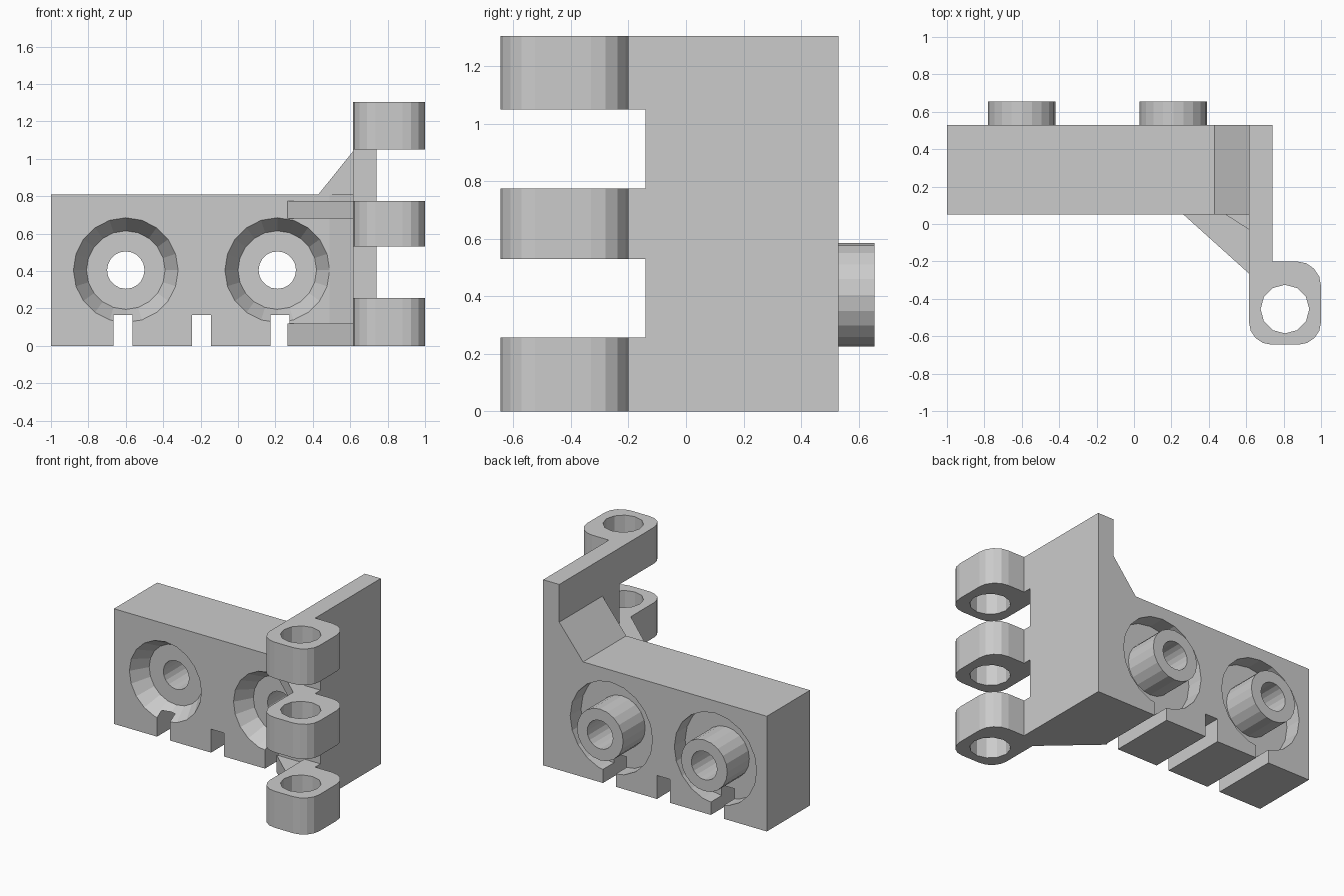
import bpy, bmesh, math
from mathutils import Matrix, Vector

if "Cube" in bpy.data.objects:
    bpy.data.objects.remove(bpy.data.objects["Cube"], do_unlink=True)

grey = bpy.data.materials.new("plain grey")
grey.use_nodes = True
grey.diffuse_color = (0.6, 0.6, 0.6, 1)
grey.node_tree.nodes["Principled BSDF"].inputs["Base Color"].default_value = (0.6, 0.6, 0.6, 1)


def finish(name, bm):
    bmesh.ops.recalc_face_normals(bm, faces=bm.faces)
    mesh = bpy.data.meshes.new(name)
    bm.to_mesh(mesh)
    bm.free()
    mesh.materials.append(grey)
    obj = bpy.data.objects.new(name, mesh)
    bpy.context.collection.objects.link(obj)
    return obj


def prism(name, outline, axis, low, high):
    """Extrude a 2D outline along 'y' (outline in xz) or 'z' (outline in xy)."""
    bm = bmesh.new()
    place = (lambda a, b: (a, low, b)) if axis == "y" else (lambda a, b: (a, b, low))
    face = bm.faces.new([bm.verts.new(place(a, b)) for a, b in outline])
    new = bmesh.ops.extrude_face_region(bm, geom=[face])["geom"]
    shift = Vector((0, high - low, 0) if axis == "y" else (0, 0, high - low))
    bmesh.ops.translate(bm, vec=shift, verts=[g for g in new if isinstance(g, bmesh.types.BMVert)])
    return finish(name, bm)


def box(name, x0, x1, y0, y1, z0, z1):
    return prism(name, [(x0, y0), (x1, y0), (x1, y1), (x0, y1)], "z", z0, z1)


def cone(name, start, end, r0, r1, sides):
    """Truncated cone between two points."""
    start, end = Vector(start), Vector(end)
    bm = bmesh.new()
    turn = (end - start).to_track_quat("Z", "Y").to_matrix().to_4x4()
    bmesh.ops.create_cone(bm, cap_ends=True, segments=sides, radius1=r0, radius2=r1,
                          depth=(end - start).length,
                          matrix=Matrix.Translation((start + end) / 2) @ turn)
    return finish(name, bm)


def combine(target, other, operation):
    mod = target.modifiers.new(operation.lower(), "BOOLEAN")
    mod.operation, mod.solver, mod.object = operation, "EXACT", other
    bpy.context.view_layer.objects.active = target
    bpy.ops.object.modifier_apply(modifier=mod.name)
    bpy.data.objects.remove(other, do_unlink=True)


FRONT, BACK, AXIS_Z = 0.05, 0.53, 0.405

# Mounting block with the sloped brace up to the hinge plate
block = prism("mounting_block", [(-1, 0), (0.68, 0), (0.68, 1.12), (0.615, 1.04),
                                 (0.43, 0.81), (-1, 0.81)], "y", FRONT, BACK)

# Countersunk fronts, recessed backs and hollow bosses
for x in (-0.6, 0.21):
    def at(y):
        return (x, y, AXIS_Z)
    combine(block, cone("sink_cutter", at(FRONT - 0.012), at(FRONT + 0.12), 0.287, 0.21, 20), "DIFFERENCE")
    combine(block, cone("recess_cutter", at(BACK - 0.12), at(BACK + 0.1), 0.32, 0.32, 20), "DIFFERENCE")
    combine(block, cone("boss", at(BACK - 0.2), at(0.655), 0.18, 0.18, 20), "UNION")
    combine(block, cone("bore_cutter", at(-0.2), at(0.9), 0.1, 0.1, 20), "DIFFERENCE")

# Slots along the bottom edge
for x in (-0.615, -0.195, 0.225):
    combine(block, box("slot_cutter", x - 0.05, x + 0.05, -0.1, 0.8, -0.1, 0.165), "DIFFERENCE")

# Hinge plate
plate = box("hinge_plate", 0.615, 0.74, -0.14, BACK, 0, 1.305)

# Knuckles: rounded outline joined to the plate, with a pin hole
outline = [(0.615, -0.12), (0.74, -0.12), (0.74, -0.2), (0.87, -0.2)]
outline += [(0.87 + 0.13 * math.sin(a), -0.33 + 0.13 * math.cos(a))
            for a in (math.pi / 8 * i for i in range(1, 5))]
outline += [(0.88 + 0.12 * math.cos(a), -0.525 - 0.12 * math.sin(a))
            for a in (math.pi / 8 * i for i in range(5))]
outline += [(0.735 - 0.12 * math.sin(a), -0.525 - 0.12 * math.cos(a))
            for a in (math.pi / 8 * i for i in range(5))]
for name, low, high in (("lower", 0, 0.257), ("middle", 0.53, 0.775), ("upper", 1.05, 1.305)):
    knuckle = prism(name + "_knuckle", outline, "z", low, high)
    combine(knuckle, cone("pin_cutter", (0.807, -0.455, low - 0.1), (0.807, -0.455, high + 0.1),
                          0.13, 0.13, 12), "DIFFERENCE")

# Corner fillet and two wide gussets between block and plate
prism("corner_fillet", [(0.49, FRONT), (0.615, -0.03), (0.615, FRONT)], "z", 0, 0.81)
for name, low, high in (("lower", 0, 0.12), ("upper", 0.68, 0.775)):
    prism(name + "_gusset", [(0.265, FRONT), (0.615, -0.265), (0.615, FRONT)], "z", low, high)
